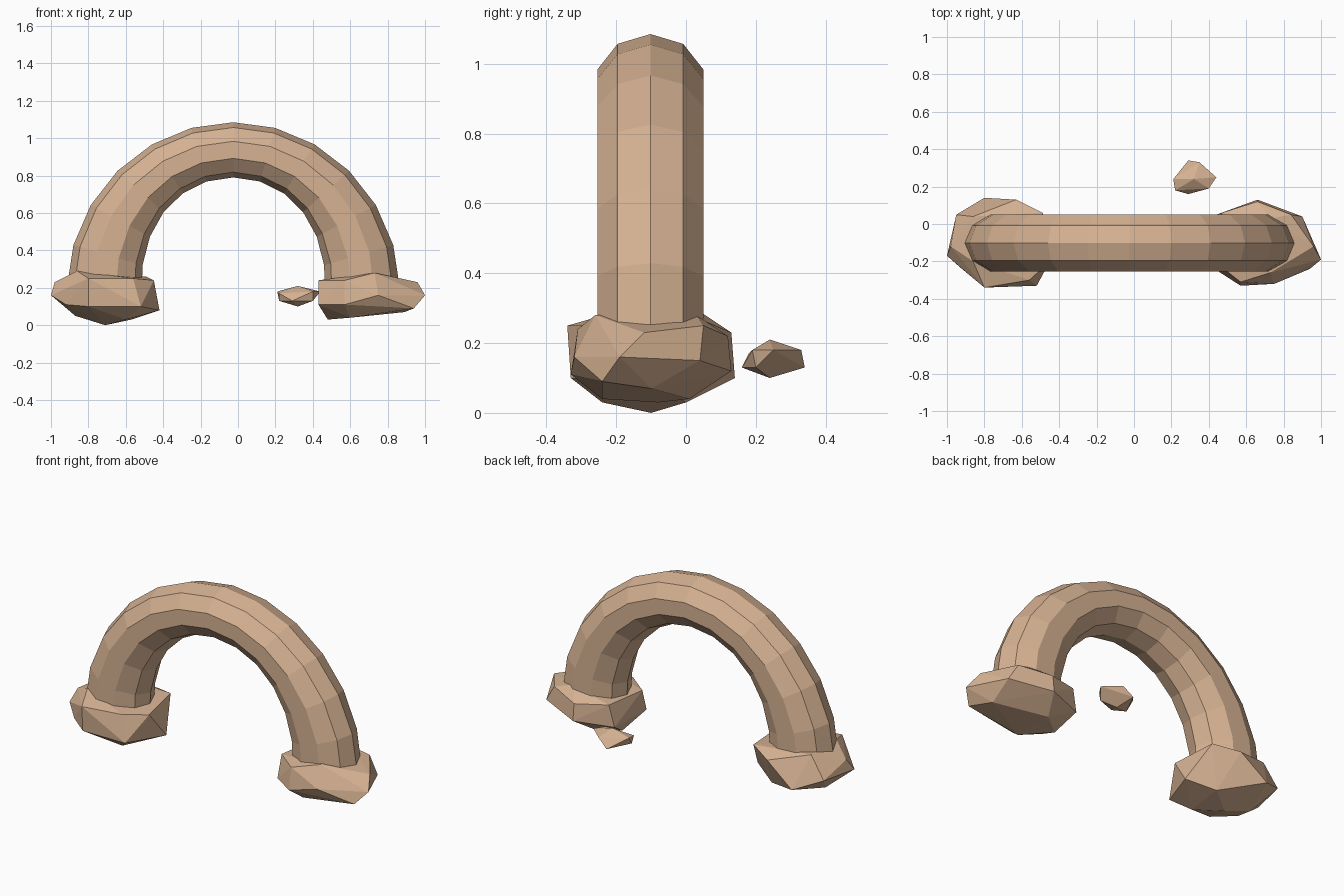
import bpy
import bmesh
from math import sin, cos, pi

# Remove the default cube
cube = bpy.data.objects.get("Cube")
if cube:
    bpy.data.objects.remove(cube, do_unlink=True)

# Single sandstone colour
stone = bpy.data.materials.new("warm sandstone")
stone.use_nodes = True
colour = (0.67, 0.445, 0.29, 1)
stone.diffuse_color = colour
stone.node_tree.nodes["Principled BSDF"].inputs["Base Color"].default_value = colour


def finish(name, bm):
    """Turn a bmesh into a flat-shaded stone object."""
    bmesh.ops.recalc_face_normals(bm, faces=bm.faces)
    mesh = bpy.data.meshes.new(name)
    bm.to_mesh(mesh)
    bm.free()
    mesh.materials.append(stone)
    obj = bpy.data.objects.new(name, mesh)
    bpy.context.collection.objects.link(obj)
    return obj


def build_arch(centre_x, centre_y, steps, sides, depth):
    """Sweep a faceted section between an outer and an inner half ellipse.
    The section grows thicker towards both feet."""
    bm = bmesh.new()
    rings = []
    for i in range(-steps, steps + 1):
        angle = i / steps * pi / 2
        spread = abs(i) / steps
        outer_x = (0.86 + 0.03 * spread) * sin(angle)
        outer_z = 0.2 + 0.885 * cos(angle)
        inner_x = (0.565 - 0.075 * spread) * sin(angle)
        inner_z = 0.156 + 0.634 * cos(angle)
        ring = []
        for k in range(sides):
            turn = 2 * pi * k / sides
            mix = (1 + cos(turn)) / 2
            ring.append(bm.verts.new((
                centre_x + inner_x + (outer_x - inner_x) * mix,
                centre_y + depth * sin(turn),
                inner_z + (outer_z - inner_z) * mix)))
        rings.append(ring)
    for a, b in zip(rings, rings[1:]):
        for k in range(sides):
            n = (k + 1) % sides
            bm.faces.new((a[k], a[n], b[n], b[k]))
    bm.faces.new(rings[0])
    bm.faces.new(rings[-1])
    return finish("stone_arch", bm)


def build_rock(name, *layers):
    """Wrap a rough rock around layers of points given in hundredths."""
    bm = bmesh.new()
    for layer in layers:
        for x, y, z in layer:
            bm.verts.new((x / 100, y / 100, z / 100))
    result = bmesh.ops.convex_hull(bm, input=bm.verts)
    unused = {v for v in result["geom_interior"] if isinstance(v, bmesh.types.BMVert)}
    bmesh.ops.delete(bm, geom=list(unused), context="VERTS")
    return finish(name, bm)


# Arch
build_arch(centre_x=-0.025, centre_y=-0.102, steps=6, sides=10, depth=0.16)

# Rock under the right foot: upper rim, lower rim, underside
build_rock(
    "right_foot_rock",
    [(-98, -12, 23), (-86, 4, 29), (-63, 13, 23), (-49, 6, 26),
     (-45, -20, 24), (-56, -30, 25), (-80, -34, 25), (-86, -20, 29)],
    [(-100, -17, 16), (-95, 5, 16), (-80, 14, 10), (-42, -8, 8),
     (-52, -33, 10), (-80, -33, 10), (-92, -24, 11)],
    [(-71, -10, 0), (-57, 0, 3), (-60, -24, 3), (-87, -8, 5)])

# Rock under the left foot
build_rock(
    "left_foot_rock",
    [(96, -12, 23), (84, 5, 25), (66, 12, 22), (47, 6, 24),
     (43, -20, 24), (57, -31, 24), (73, -26, 28), (73, 3, 28)],
    [(100, -19, 16), (90, 4, 15), (66, 13, 12), (44, 5, 11),
     (43, -24, 11), (57, -33, 11), (75, -32, 16), (94, -24, 9)],
    [(89, -10, 7), (48, -8, 3), (60, 1, 4), (60, -24, 4)])

# Small loose stone behind the arch
build_rock(
    "loose_stone",
    [(32, 24, 21), (22, 18, 17), (40, 19, 18), (44, 25, 18), (35, 33, 18), (21, 24, 18)],
    [(29, 16, 13), (40, 20, 13), (29, 34, 13), (22, 20, 13), (32, 24, 10)])
